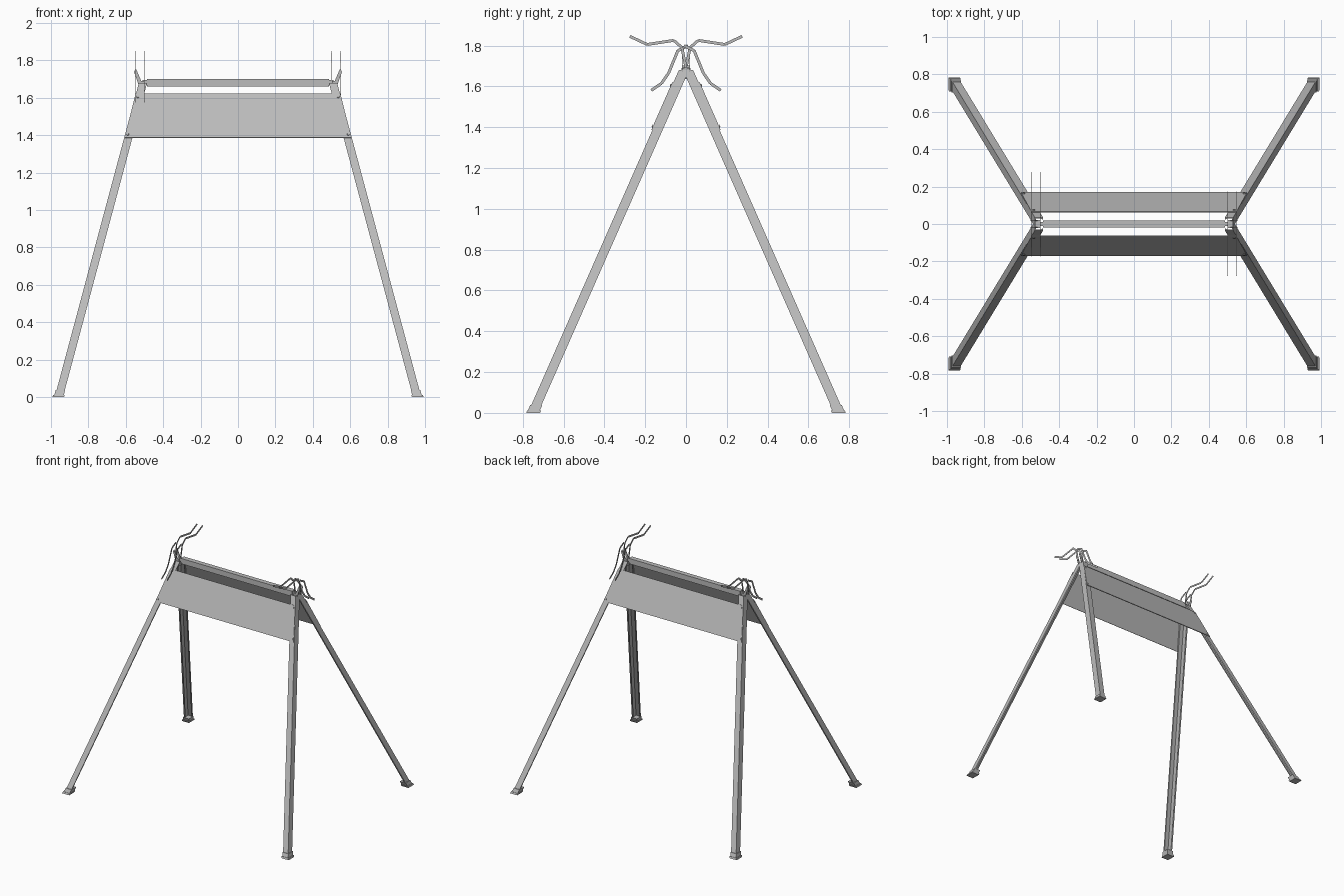
import bpy, bmesh
from mathutils import Vector, Matrix

if "Cube" in bpy.data.objects:
    bpy.data.objects.remove(bpy.data.objects["Cube"])

steel = bpy.data.materials.new("grey steel")
steel.diffuse_color = (0.5, 0.5, 0.5, 1)
steel.use_nodes = True
steel.node_tree.nodes["Principled BSDF"].inputs["Base Color"].default_value = steel.diffuse_color


def make(name, bm):
    bmesh.ops.recalc_face_normals(bm, faces=bm.faces)
    me = bpy.data.meshes.new(name)
    bm.to_mesh(me)
    bm.free()
    me.materials.append(steel)
    ob = bpy.data.objects.new(name, me)
    bpy.context.collection.objects.link(ob)
    return ob


def loft(bm, low, high):
    """Closed solid between two matching outlines."""
    a = [bm.verts.new(p) for p in low]
    b = [bm.verts.new(p) for p in high]
    n = len(a)
    for i in range(n):
        j = (i + 1) % n
        bm.faces.new((a[i], a[j], b[j], b[i]))
    bm.faces.new(a[::-1])
    bm.faces.new(b)


def box(bm, lo, hi):
    x0, y0, z0 = lo
    x1, y1, z1 = hi
    ring = [(x0, y0), (x1, y0), (x1, y1), (x0, y1)]
    loft(bm, [(x, y, z0) for x, y in ring], [(x, y, z1) for x, y in ring])


def edge(z):
    """Outer corner of a leg at height z (positive quadrant)."""
    t = z / 1.68
    return Vector((0.98 - 0.45 * t, 0.775 - 0.74 * t, z))


# Angle-section leg outline with small return lips, measured inward from the corner
W, D, T, L = 0.044, 0.05, 0.005, 0.012
angle = [(0, 0), (W, 0), (W, L), (W - T, L), (W - T, T),
         (T, T), (T, D - T), (L, D - T), (L, D), (0, D)]
pad = [(-0.012, -0.008), (0.05, -0.008), (0.05, 0.06), (-0.012, 0.06)]

for sx, side in ((-1, "left"), (1, "right")):
    for sy, end in ((-1, "front"), (1, "back")):
        def at(z, outline):
            c = edge(z)
            return [(sx * (c.x - u), sy * (c.y - v), z) for u, v in outline]

        # Leg
        bm = bmesh.new()
        loft(bm, at(0.005, angle), at(1.68, angle))
        make(f"{end}_{side}_leg", bm)

        # Foot cap
        bm = bmesh.new()
        loft(bm, at(0, pad), at(0.012, pad))
        inner = [(-0.005, -0.005), (0.046, -0.005), (0.046, 0.054), (-0.005, 0.054)]
        loft(bm, at(0.012, inner), at(0.038, inner))
        make(f"{end}_{side}_foot", bm)

        # Panel bolts
        bm = bmesh.new()
        normal = Vector((0, sy * 0.915, 0.403))
        for z in (1.405, 1.605):
            c = edge(z)
            pos = Vector((sx * (c.x - 0.014), sy * (c.y + 0.006), z))
            rot = normal.to_track_quat('Z', 'Y').to_matrix().to_4x4()
            bmesh.ops.create_cone(bm, cap_ends=True, segments=8, radius1=0.008,
                                  radius2=0.006, depth=0.008,
                                  matrix=Matrix.Translation(pos) @ rot)
        make(f"{end}_{side}_bolts", bm)

    # Hinge bracket joining the two legs at the top
    bm = bmesh.new()
    xs = sorted((sx * 0.503, sx * 0.528))
    box(bm, (xs[0], -0.022, 1.635), (xs[1], 0.022, 1.69))
    box(bm, (min(sx * 0.48, sx * 0.51), -0.012, 1.668),
        (max(sx * 0.48, sx * 0.51), 0.012, 1.695))
    make(f"{side}_hinge_bracket", bm)

    # Folding brace: thin jointed straps, one arm up and one arm down
    up = [(0, 1.69), (-0.02, 1.79), (-0.06, 1.825), (-0.19, 1.805), (-0.275, 1.845)]
    down = [(-0.01, 1.80), (0.04, 1.775), (0.085, 1.665), (0.12, 1.615), (0.17, 1.58)]
    bm = bmesh.new()
    for path in (up, down):
        for p, q in zip(path, path[1:]):
            a, b = Vector(p), Vector(q)
            d = (b - a).normalized()
            n = Vector((-d.y, d.x)) * 0.007
            for x in (0.502, 0.55):
                quad = [a + n, b + n, b - n, a - n]
                loft(bm, [(sx * (x - 0.001), sx * k.x, k.y) for k in quad],
                     [(sx * (x + 0.001), sx * k.x, k.y) for k in quad])
    # Sloping lug that carries the brace
    for y in (-0.02, 0.016):
        lug = [(0.50, 1.65), (0.525, 1.65), (0.556, 1.74), (0.545, 1.755)]
        loft(bm, [(sx * x, y, z) for x, z in lug],
             [(sx * x, y + 0.004, z) for x, z in lug])
    make(f"{side}_folding_brace", bm)

# Side panels lying on the sloping legs
for sy, end in ((-1, "front"), (1, "back")):
    bm = bmesh.new()

    def strip(z, half):
        y = edge(z).y
        return [(-half, sy * y, z), (half, sy * y, z),
                (half, sy * (y + 0.005), z + 0.002), (-half, sy * (y + 0.005), z + 0.002)]
    loft(bm, strip(1.385, 0.605), strip(1.62, 0.548))
    make(f"{end}_panel", bm)

# Top rail
bm = bmesh.new()
box(bm, (-0.487, -0.019, 1.66), (0.487, 0.019, 1.702))
make("top_rail", bm)
